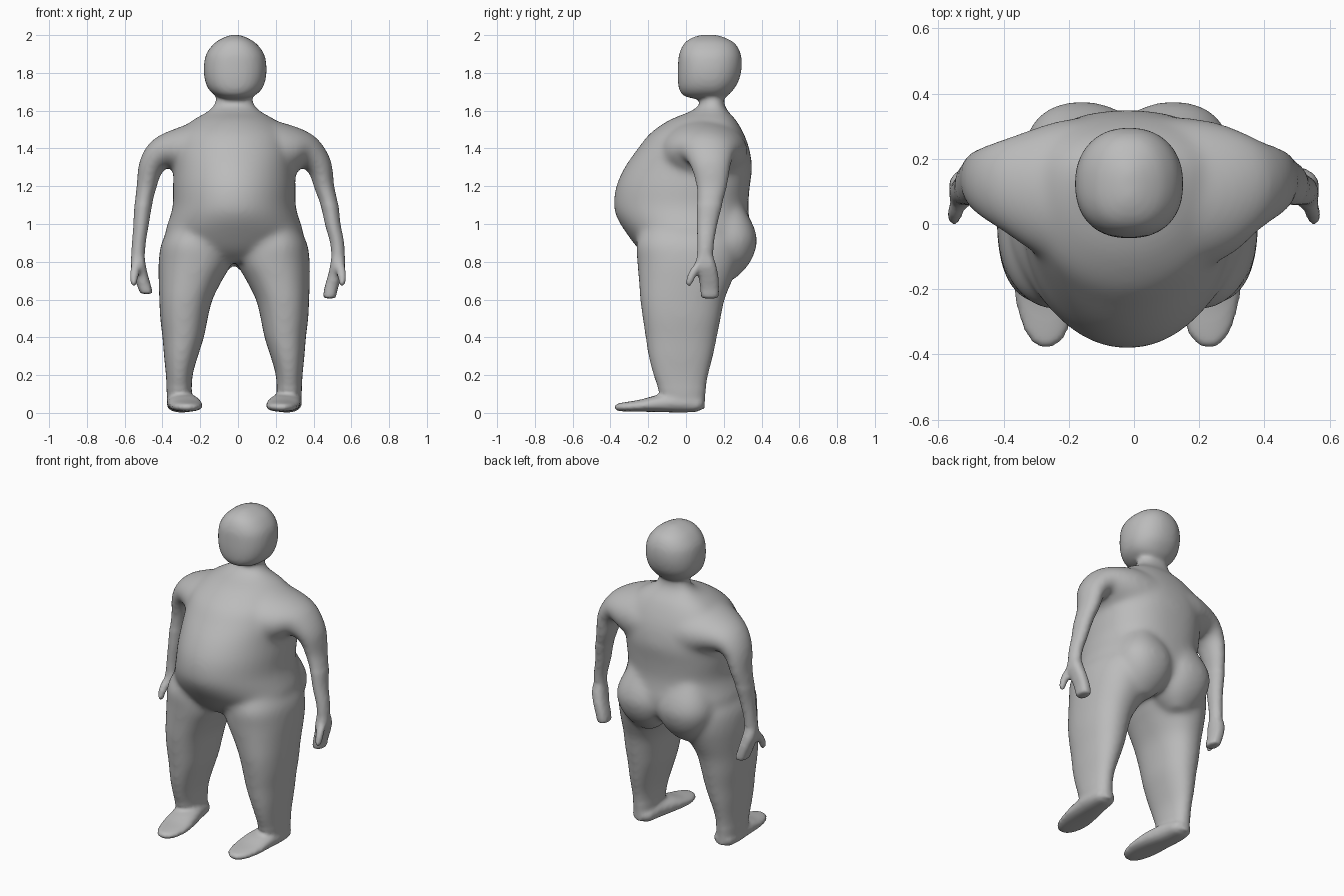
import bpy, bmesh, math
from mathutils import Vector

if "Cube" in bpy.data.objects:
    bpy.data.objects.remove(bpy.data.objects["Cube"])

CX = -0.02   # midline of the figure
N = 40
bm = bmesh.new()


def skin(rings):
    """Close a list of point rings into a capped shell."""
    vr = [[bm.verts.new(p) for p in r] for r in rings]
    faces = [bm.faces.new((a[i], a[(i + 1) % N], b[(i + 1) % N], b[i]))
             for a, b in zip(vr, vr[1:]) for i in range(N)]
    faces += [bm.faces.new(vr[0][::-1]), bm.faces.new(vr[-1])]
    bmesh.ops.recalc_face_normals(bm, faces=faces)


def power(c, e):
    return math.copysign(abs(c) ** (2 / e), c)


def smooth_rows(rows, sub=4):
    """Catmull-Rom refinement of the section table."""
    out = []
    for i in range(len(rows) - 1):
        p = [rows[max(0, min(len(rows) - 1, i + k))] for k in (-1, 0, 1, 2)]
        for s in range(sub):
            t = s / sub
            out.append([0.5 * (2 * b + (c - a) * t + (2 * a - 5 * b + 4 * c - d) * t * t
                               + (3 * b - a - 3 * c + d) * t ** 3) for a, b, c, d in zip(*p)])
    return out + [list(rows[-1])]


def stack(rows, ef=2.0, eb=2.0):
    """Horizontal sections: z, x centre, half width, front y, back y, y of widest point."""
    rings = []
    for z, x, w, yf, yb, ym in smooth_rows(rows):
        w = max(w, 0.004)
        ring = []
        for i in range(N):
            a = 2 * math.pi * i / N
            c, s = math.cos(a), math.sin(a)
            e = eb if s > 0 else ef
            ring.append((x + w * power(c, e), ym + (yb - ym if s > 0 else ym - yf) * power(s, e), z))
        rings.append(ring)
    skin(rings)


def tube(rows, side, e=2.0):
    """Sections along a path: x, y, z, radius across, radius along the side axis."""
    rows = smooth_rows(rows)
    pts = [Vector(r[:3]) for r in rows]
    rings = []
    for i, (p, r) in enumerate(zip(pts, rows)):
        t = (pts[min(i + 1, len(pts) - 1)] - pts[max(i - 1, 0)]).normalized()
        n = t.cross(side).normalized()
        rings.append([p + n * max(r[3], .003) * power(math.cos(2 * math.pi * k / N), e)
                      + side * max(r[4], .003) * power(math.sin(2 * math.pi * k / N), e) for k in range(N)])
    skin(rings)


# torso with belly and neck
stack([(.80, CX, .20, -.17, .24, .03), (.86, CX, .33, -.245, .325, .02), (.95, CX, .365, -.315, .345, .01),
       (1.03, CX, .343, -.365, .335, .01), (1.1, CX, .325, -.383, .33, .02), (1.2, CX, .325, -.37, .338, .05),
       (1.3, CX, .32, -.325, .35, .07), (1.4, CX, .32, -.255, .335, .09), (1.48, CX, .30, -.19, .305, .11),
       (1.55, CX, .22, -.09, .265, .13), (1.6, CX, .135, .03, .22, .14), (1.65, CX, .10, .08, .20, .14),
       (1.75, CX, .09, .08, .20, .14)], 2.0, 2.4)

# head
stack([(1.662, -.015, .06, .05, .19, .125), (1.678, -.015, .10, -.01, .22, .125),
       (1.71, -.015, .138, -.035, .25, .125), (1.76, -.015, .16, -.043, .28, .125),
       (1.83, -.015, .166, -.043, .295, .125), (1.9, -.015, .153, -.036, .29, .125),
       (1.955, -.015, .112, -.01, .26, .125), (1.985, -.015, .065, .03, .21, .125),
       (2.001, -.015, .02, .08, .16, .125)], 2.3, 2.2)

for sx in (-1, 1):
    # leg: z, inner and outer x from the midline, front, back
    stack([(z, CX + sx * (a + b) / 2, (b - a) / 2, f, k, (f + k) / 2) for z, a, b, f, k in (
        (1.0, .06, .33, -.22, .24), (.9, .02, .385, -.262, .28), (.8, .012, .40, -.258, .28),
        (.7, .065, .40, -.25, .245), (.6, .115, .397, -.243, .205), (.5, .14, .392, -.23, .185),
        (.4, .16, .38, -.215, .165), (.3, .192, .372, -.2, .145), (.2, .22, .362, -.175, .12),
        (.1, .225, .357, -.14, .103), (.02, .225, .35, -.12, .1))], 2.3, 2.2)
    # foot
    tube([(CX + sx * x, y, z, h, w) for x, y, z, h, w in (
        (.285, .09, .035, .02, .03), (.285, .065, .045, .04, .062), (.28, -.03, .055, .053, .078),
        (.265, -.14, .05, .046, .088), (.255, -.24, .038, .032, .088), (.25, -.32, .032, .025, .07),
        (.25, -.365, .03, .018, .04), (.25, -.38, .03, .006, .012))], Vector((1, 0, 0)), 2.3)
    # buttock
    tube([(CX + sx * .14, .2, z, r, r * .98) for z, r in (
        (.70, .05), (.76, .115), (.83, .16), (.91, .18), (.98, .165), (1.05, .13), (1.12, .09))],
        Vector((0, 1, 0)), 2.3)
    # shoulder and arm; the two arms hang slightly differently
    d = 0 if sx < 0 else -.028
    tube([(sx * x, y, z, r, s) for x, y, z, r, s in (
        (.10, .10, 1.37, .19, .23), (.22, .095, 1.385, .16, .225), (.32, .105, 1.39, .118, .185),
        (.405 + d, .12, 1.372, .088, .14), (.46 + d, .13, 1.305, .068, .108),
        (.484 + d, .137, 1.2, .054, .085), (.502 + d * .6, .125, 1.1, .047, .068),
        (.513 + d * .4, .112, 1.0, .041, .055), (.525, .104, .9, .037, .045),
        (.53, .1, .82, .036, .043), (.53, .1, .76, .03, .04))], Vector((0, 1, 0)))
    # palm with fingers
    low = .635 if sx < 0 else .612
    stack([(z, sx * x, w, f, k, (f + k) / 2) for z, x, w, f, k in (
        (.84, .53, .034, .06, .14), (.78, .528, .04, .05, .16), (.72, .512, .038, .066, .172),
        (.66, .493, .036, .075, .175), (low, .485, .033, .08, .172), (low - .006, .485, .015, .1, .15))], 2.6, 2.6)
    # thumb
    tube([(sx * .535, .075, .79, .026, .03), (sx * .548, .04, .745, .025, .025),
          (sx * .552, .02, .70, .021, .022), (sx * .549, .014, .672, .012, .014)], Vector((0, 1, 0)))

# fuse the parts into one continuous skin
mesh = bpy.data.meshes.new("body")
bm.to_mesh(mesh)
bm.free()
body = bpy.data.objects.new("body", mesh)
bpy.context.collection.objects.link(body)
rm = body.modifiers.new("fuse", 'REMESH')
rm.mode = 'VOXEL'
rm.voxel_size = 0.012
dg = bpy.context.evaluated_depsgraph_get()
fused = bpy.data.meshes.new_from_object(body.evaluated_get(dg))
body.modifiers.clear()
body.data = fused

# blend joints strongly on trunk and legs, gently on hands, feet and head
soft = body.vertex_groups.new(name="soft")
fine = body.vertex_groups.new(name="fine")
for v in fused.vertices:
    x, y, z = v.co
    thin = z < .13 or (abs(x) > .44 and z < 1.1) or z > 1.66
    (fine if thin else soft).add([v.index], 1.0, 'REPLACE')
for group, count in ((soft, 36), (fine, 5)):
    sm = body.modifiers.new(group.name, 'SMOOTH')
    sm.factor = 0.5
    sm.iterations = count
    sm.vertex_group = group.name

grey = bpy.data.materials.new("plain grey")
grey.diffuse_color = (0.5, 0.5, 0.5, 1)
grey.use_nodes = True
grey.node_tree.nodes["Principled BSDF"].inputs["Base Color"].default_value = grey.diffuse_color
fused.materials.clear()
fused.materials.append(grey)
for p in fused.polygons:
    p.use_smooth = True
    p.material_index = 0
